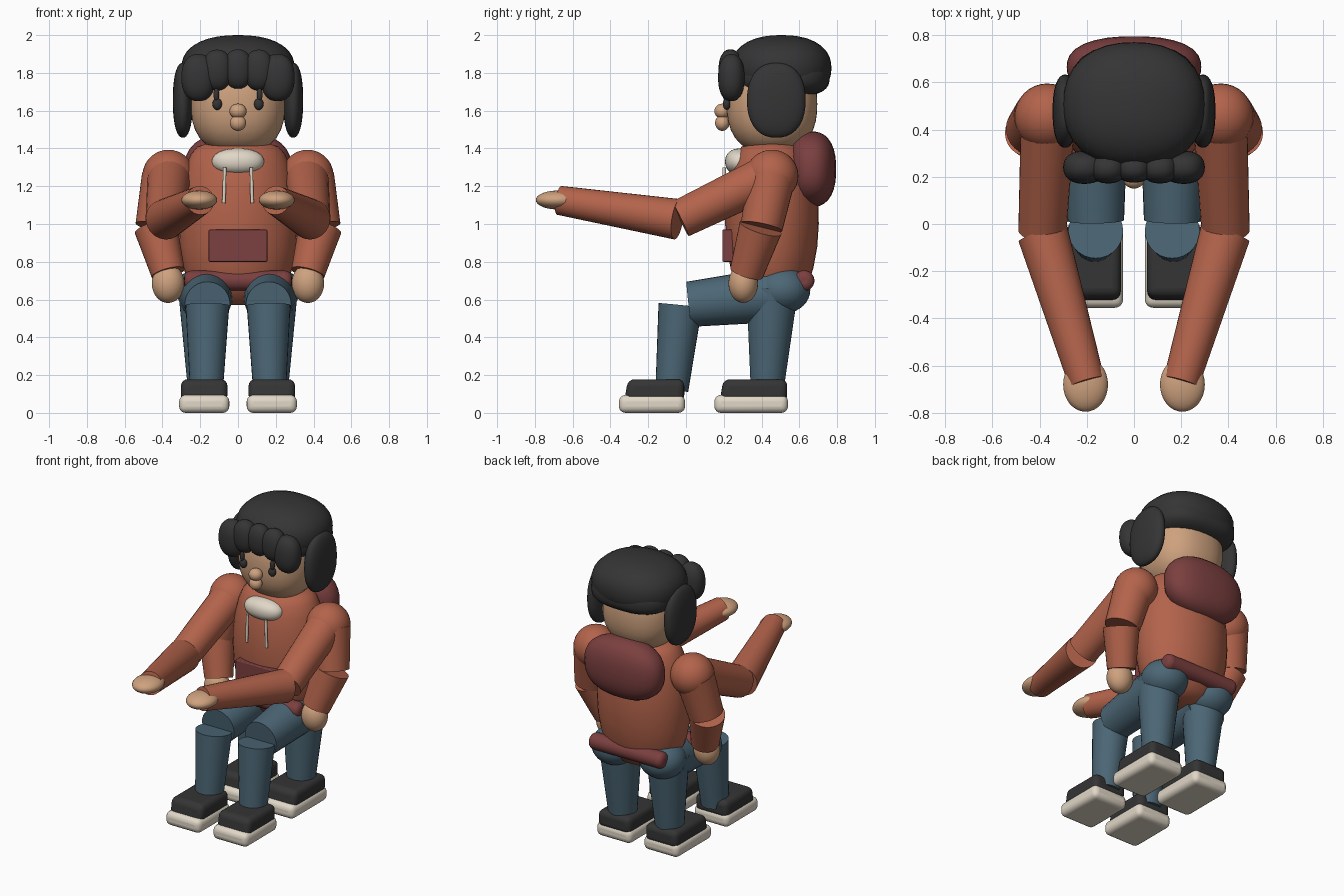
import bpy, bmesh, math
from mathutils import Vector

if "Cube" in bpy.data.objects:
    bpy.data.objects.remove(bpy.data.objects["Cube"])


def material(name, rgb):
    m = bpy.data.materials.new(name)
    m.diffuse_color = (*rgb, 1)
    m.use_nodes = True
    m.node_tree.nodes["Principled BSDF"].inputs["Base Color"].default_value = m.diffuse_color
    return m


ORANGE = material("rust_cloth", (0.45, 0.125, 0.07))
MAROON = material("maroon_cloth", (0.20, 0.05, 0.05))
DENIM = material("blue_denim", (0.072, 0.135, 0.18))
SKIN = material("tan_skin", (0.62, 0.36, 0.21))
DARK = material("charcoal", (0.035, 0.035, 0.035))
CREAM = material("cream", (0.75, 0.68, 0.57))


def finish(name, bm, mat, bevel=0, angle=40):
    mesh = bpy.data.meshes.new(name)
    bmesh.ops.recalc_face_normals(bm, faces=bm.faces)
    bm.to_mesh(mesh)
    bm.free()
    ob = bpy.data.objects.new(name, mesh)
    bpy.context.collection.objects.link(ob)
    mesh.materials.append(mat)
    if bevel:
        mod = ob.modifiers.new("rounding", "BEVEL")
        mod.width, mod.segments = bevel, 4
    bpy.ops.object.select_all(action="DESELECT")
    bpy.context.view_layer.objects.active = ob
    ob.select_set(True)
    bpy.ops.object.shade_smooth_by_angle(angle=math.radians(angle))
    return ob


def blob(name, loc, radii, mat, n=2.0):
    """Rounded ball; n above 2 makes it boxier."""
    bm = bmesh.new()
    bmesh.ops.create_uvsphere(bm, u_segments=32, v_segments=18, radius=1)
    for v in bm.verts:
        s = sum(abs(c) ** n for c in v.co) ** (-1 / n)
        v.co = Vector([v.co[i] * s * radii[i] + loc[i] for i in range(3)])
    return finish(name, bm, mat)


def limb(name, a, b, ra, rb, mat, bevel=0):
    """Tapered cylinder from point a to point b."""
    a, b = Vector(a), Vector(b)
    bm = bmesh.new()
    bmesh.ops.create_cone(bm, cap_ends=True, segments=28, radius1=ra,
                          radius2=rb, depth=(b - a).length)
    rot = Vector((0, 0, 1)).rotation_difference(b - a)
    for v in bm.verts:
        v.co = rot @ v.co + (a + b) / 2
    return finish(name, bm, mat, bevel)


def box(name, lo, hi, mat, bevel=0, toe_slope=0):
    bm = bmesh.new()
    bmesh.ops.create_cube(bm, size=1)
    for v in bm.verts:
        top_front = v.co.z > 0 and v.co.y < 0
        v.co = Vector([lo[i] + (v.co[i] + 0.5) * (hi[i] - lo[i]) for i in range(3)])
        if top_front:
            v.co.y += toe_slope
    return finish(name, bm, mat, bevel)


def loft(name, cy, rows, mat, seg=36):
    """Stack of elliptical rings given as (z, rx, ry)."""
    bm = bmesh.new()
    rings = [[bm.verts.new((rx * math.cos(t), cy + ry * math.sin(t), z))
              for t in (2 * math.pi * k / seg for k in range(seg))]
             for z, rx, ry in rows]
    for r0, r1 in zip(rings, rings[1:]):
        for k in range(seg):
            j = (k + 1) % seg
            bm.faces.new((r0[k], r0[j], r1[j], r1[k]))
    bm.faces.new(rings[0])
    bm.faces.new(rings[-1])
    return finish(name, bm, mat, angle=60)


# Hoodie body
loft("torso", 0.455, [(0.57, 0.10, 0.08), (0.60, 0.19, 0.145), (0.67, 0.255, 0.19),
                      (0.77, 0.29, 0.22), (0.88, 0.308, 0.24), (1.0, 0.315, 0.248),
                      (1.1, 0.312, 0.246), (1.2, 0.30, 0.236), (1.3, 0.278, 0.215),
                      (1.37, 0.25, 0.19), (1.41, 0.215, 0.16), (1.43, 0.15, 0.11)], ORANGE)
blob("hood", (0, 0.665, 1.29), (0.285, 0.13, 0.20), MAROON, 2.4)
blob("collar", (0, 0.285, 1.33), (0.138, 0.078, 0.07), CREAM, 2.2)
box("pocket", (-0.155, 0.192, 0.80), (0.155, 0.25, 0.97), MAROON, 0.006)
limb("front_hem", (-0.285, 0.285, 0.70), (0.285, 0.285, 0.70), 0.053, 0.053, MAROON, 0.035)
limb("back_hem", (-0.28, 0.625, 0.70), (0.28, 0.625, 0.70), 0.055, 0.055, MAROON, 0.035)

# Head and face
blob("head", (0, 0.455, 1.635), (0.25, 0.24, 0.265), SKIN, 2.4)
blob("nose", (0, 0.192, 1.597), (0.045, 0.042, 0.04), SKIN)
blob("mouth", (0, 0.192, 1.535), (0.043, 0.038, 0.042), SKIN)

# Hair
blob("hair_top", (0, 0.505, 1.825), (0.30, 0.265, 0.175), DARK, 2.3)
blob("hair_back", (0, 0.51, 1.775), (0.285, 0.25, 0.105), DARK, 2.8)
blob("fringe_middle", (0, 0.235, 1.82), (0.075, 0.06, 0.105), DARK, 2.3)

for side, s in (("left", -1), ("right", 1)):
    # Fringe, side locks and eyes
    blob(f"fringe_inner_{side}", (s * 0.11, 0.235, 1.815), (0.078, 0.063, 0.108), DARK, 2.3)
    blob(f"fringe_outer_{side}", (s * 0.21, 0.24, 1.775), (0.09, 0.07, 0.125), DARK, 2.3)
    blob(f"side_lock_{side}", (s * 0.292, 0.478, 1.655), (0.053, 0.155, 0.198), DARK, 2.3)
    blob(f"eye_{side}", (s * 0.11, 0.215, 1.635), (0.025, 0.02, 0.031), DARK)
    blob(f"eyelash_{side}", (s * 0.115, 0.21, 1.685), (0.015, 0.015, 0.035), DARK)
    limb(f"drawstring_{side}", (s * 0.07, 0.202, 1.30), (s * 0.075, 0.202, 1.11),
         0.009, 0.009, CREAM)

    # Reaching arm
    blob(f"shoulder_{side}", (s * 0.368, 0.455, 1.255), (0.138, 0.14, 0.138), ORANGE)
    elbow = (s * 0.388, -0.03, 1.027)
    limb(f"reaching_upper_arm_{side}", (s * 0.365, 0.43, 1.25), elbow, 0.115, 0.102, ORANGE)
    limb(f"reaching_forearm_{side}", (s * 0.385, -0.045, 1.025), (s * 0.20, -0.67, 1.125),
         0.108, 0.077, ORANGE)
    blob(f"reaching_hand_{side}", (s * 0.205, -0.68, 1.127), (0.095, 0.115, 0.05), SKIN)

    # Hanging arm
    limb(f"hanging_upper_arm_{side}", (s * 0.385, 0.455, 1.25), (s * 0.432, 0.40, 0.985),
         0.125, 0.112, ORANGE)
    limb(f"hanging_forearm_{side}", (s * 0.435, 0.395, 0.98), (s * 0.37, 0.32, 0.74),
         0.115, 0.09, ORANGE)
    blob(f"hanging_hand_{side}", (s * 0.37, 0.303, 0.685), (0.086, 0.078, 0.103), SKIN)

    # Bent front leg
    limb(f"front_thigh_{side}", (s * 0.17, 0.47, 0.625), (s * 0.162, 0.015, 0.575),
         0.145, 0.12, DENIM)
    limb(f"front_shin_{side}", (s * 0.162, -0.03, 0.57), (s * 0.167, -0.075, 0.12),
         0.116, 0.087, DENIM)

    # Upright rear leg
    blob(f"hip_{side}", (s * 0.18, 0.51, 0.65), (0.15, 0.148, 0.125), DENIM)
    limb(f"rear_leg_{side}", (s * 0.18, 0.457, 0.66), (s * 0.178, 0.43, 0.13),
         0.138, 0.088, DENIM)

    # Shoes
    for leg, y0, y1 in (("front", -0.355, -0.005), ("rear", 0.15, 0.54)):
        xs = sorted((s * 0.046, s * 0.312))
        box(f"{leg}_sole_{side}", (xs[0], y0, 0), (xs[1], y1, 0.095), CREAM, 0.035)
        box(f"{leg}_shoe_{side}", (xs[0] + 0.01, y0 + 0.028, 0.06),
            (xs[1] - 0.01, y1 - 0.004, 0.178), DARK, 0.035, 0.02)
